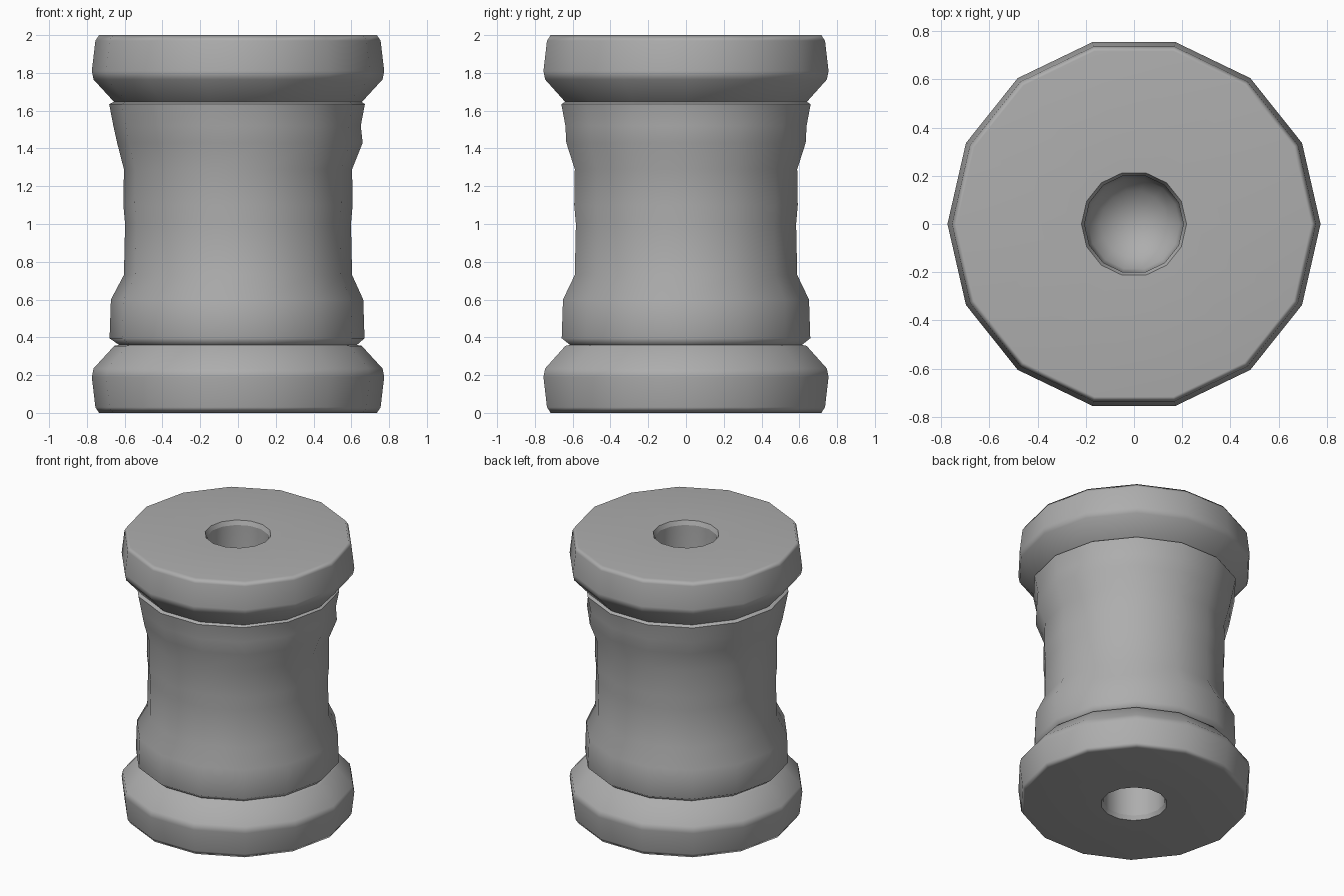
import bpy, bmesh, math

default = bpy.data.objects.get("Cube")
if default:
    bpy.data.objects.remove(default, do_unlink=True)

SIDES = 14

grey = bpy.data.materials.new("plain grey")
grey.use_nodes = True
tone = (0.42, 0.42, 0.42, 1)
grey.diffuse_color = tone
bsdf = next(n for n in grey.node_tree.nodes if n.type == 'BSDF_PRINCIPLED')
bsdf.inputs["Base Color"].default_value = tone


def lathe(name, profile, angle=60):
    """Revolve (radius, height, x shift) points; radius 0 makes a pole."""
    bm = bmesh.new()
    rings = []
    for r, z, shift in profile:
        if r == 0:
            rings.append([bm.verts.new((shift, 0, z))] * SIDES)
            continue
        rings.append([bm.verts.new((r * math.cos(a) + shift, r * math.sin(a), z))
                      for a in (math.tau * i / SIDES for i in range(SIDES))])
    for low, high in zip(rings, rings[1:]):
        for i in range(SIDES):
            j = (i + 1) % SIDES
            corners = list(dict.fromkeys((low[i], low[j], high[j], high[i])))
            bm.faces.new(corners)
    mesh = bpy.data.meshes.new(name)
    bm.to_mesh(mesh)
    bm.free()
    mesh.materials.append(grey)
    obj = bpy.data.objects.new(name, mesh)
    bpy.context.collection.objects.link(obj)
    bpy.ops.object.select_all(action='DESELECT')
    obj.select_set(True)
    bpy.context.view_layer.objects.active = obj
    bpy.ops.object.shade_smooth_by_angle(angle=math.radians(angle))
    # Keep the broad faces flat and let the bevels carry the rounding
    weighted = obj.modifiers.new("weighted normals", 'WEIGHTED_NORMAL')
    weighted.keep_sharp = True
    return obj


# Flange profile, from the hole rim outward and in to the thread groove;
# each height is the distance from the outer end of the spool
flange = [(0.205, 0.03), (0.218, 0.0), (0.735, 0.0), (0.755, 0.03),
          (0.774, 0.19), (0.765, 0.235), (0.655, 0.355), (0.6, 0.365)]
lathe("bottom_flange", [(r, d, 0) for r, d in flange])
lathe("top_flange", [(r, 2 - d, 0) for r, d in reversed(flange)])

# Wound thread: uneven rings with slight sideways drift
lathe("thread_winding", [
    (0.63, 0.36, 0), (0.675, 0.395, -0.005), (0.668, 0.6, -0.005),
    (0.604, 0.73, 0), (0.598, 1.0, 0), (0.607, 1.1, 0), (0.604, 1.29, 0),
    (0.65, 1.43, 0.01), (0.655, 1.52, -0.005), (0.677, 1.635, -0.005),
    (0.64, 1.655, 0)])

# Blind holes with rounded floors at both ends
hole = [(0.205, 0.03), (0.205, 0.3), (0.19, 0.36), (0.14, 0.42),
        (0.07, 0.45), (0, 0.46)]
lathe("bottom_hole", [(r, d, 0) for r, d in reversed(hole)], 80)
lathe("top_hole", [(r, 2 - d, 0) for r, d in hole], 80)
